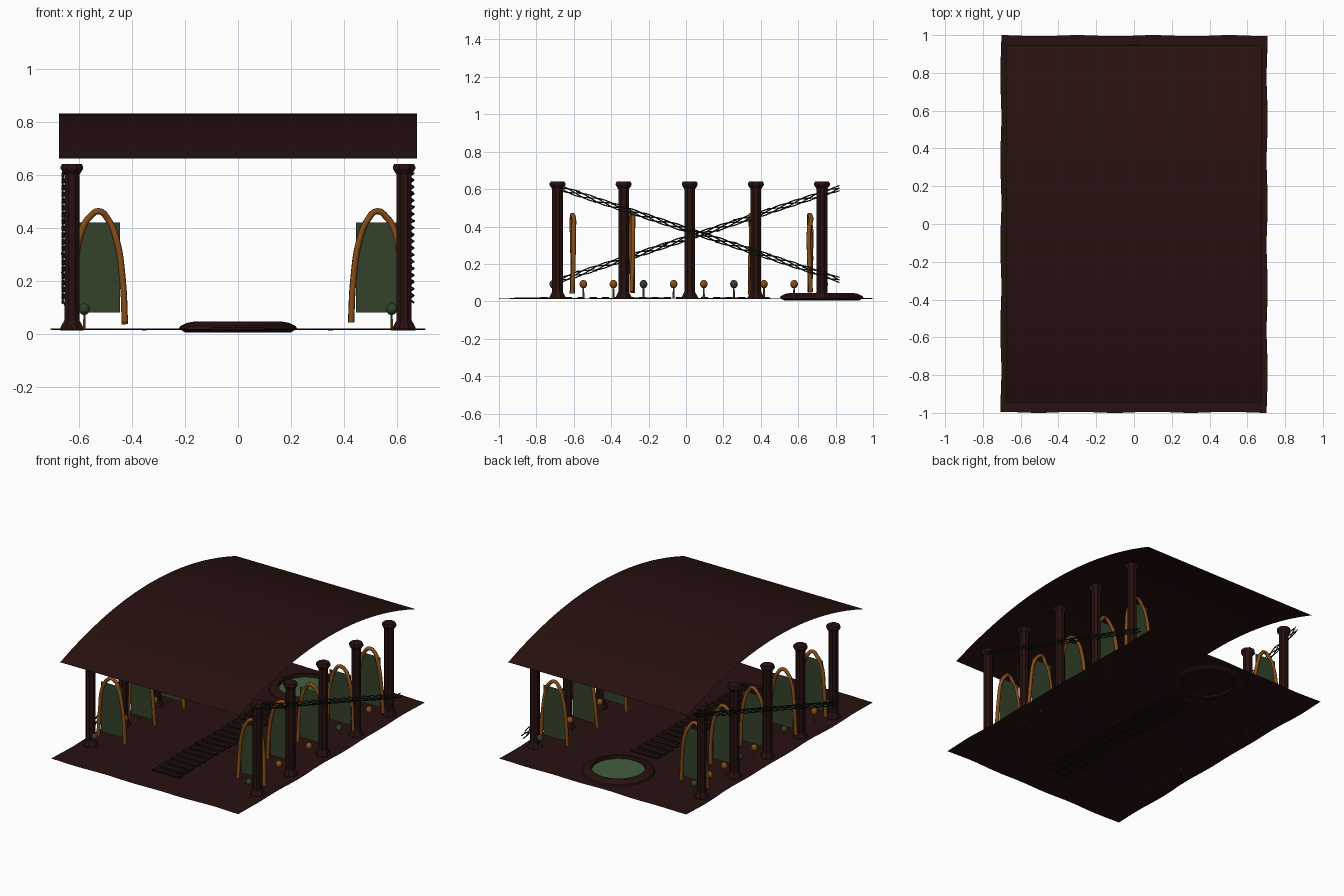
import bpy, bmesh, math, random
from mathutils import Vector

random.seed(4)
cube = bpy.data.objects.get("Cube")
if cube:
    bpy.data.objects.remove(cube, do_unlink=True)


def material(name, r, g, b):
    m = bpy.data.materials.new(name)
    m.use_nodes = True
    m.diffuse_color = (r, g, b, 1)
    m.node_tree.nodes["Principled BSDF"].inputs["Base Color"].default_value = (r, g, b, 1)
    return m


BROWN = material("dark_brown", 0.02, 0.0055, 0.005)
SLAT = material("path_brown", 0.011, 0.004, 0.004)
AMBER = material("amber_wood", 0.24, 0.075, 0.009)
GLASS = material("moss_panel", 0.034, 0.055, 0.022)
WATER = material("pool_green", 0.055, 0.11, 0.05)
VINE = material("vine_green", 0.008, 0.018, 0.009)
BULB = material("bulb_green", 0.025, 0.055, 0.028)


def finish(bm, name, mat, smooth=False):
    me = bpy.data.meshes.new(name)
    bm.to_mesh(me)
    bm.free()
    me.materials.append(mat)
    for p in me.polygons:
        p.use_smooth = smooth
    ob = bpy.data.objects.new(name, me)
    bpy.context.collection.objects.link(ob)
    return ob


def sheet(name, mat, nx, ny, place, smooth=True):
    """Grid over -1..1 whose points are moved by a rule."""
    bm = bmesh.new()
    bmesh.ops.create_grid(bm, x_segments=nx, y_segments=ny, size=1)
    for v in bm.verts:
        v.co = place(v.co.x, v.co.y)
    return finish(bm, name, mat, smooth)


def lathe(name, mat, profile, sides, centre, closed=False, smooth=False):
    """Turn a radius/height profile around a vertical axis."""
    bm = bmesh.new()
    rings = []
    for r, z in profile:
        rings.append([bm.verts.new((centre[0] + r * math.cos(2 * math.pi * (i + .5) / sides),
                                    centre[1] + r * math.sin(2 * math.pi * (i + .5) / sides), z))
                      for i in range(sides)])
    pairs = list(zip(rings, rings[1:]))
    if closed:
        pairs.append((rings[-1], rings[0]))
    else:
        bm.faces.new(rings[0][::-1])
        bm.faces.new(rings[-1])
    for a, b in pairs:
        for i in range(sides):
            j = (i + 1) % sides
            bm.faces.new((a[i], a[j], b[j], b[i]))
    bmesh.ops.recalc_face_normals(bm, faces=bm.faces)
    return finish(bm, name, mat, smooth)


def tube(name, mat, paths, radius, resolution=2):
    """Round tubes along one or more smooth paths."""
    cu = bpy.data.curves.new(name, "CURVE")
    cu.dimensions = "3D"
    cu.bevel_depth = radius
    cu.bevel_resolution = resolution
    cu.use_fill_caps = True
    cu.resolution_u = 4
    for pts in paths:
        sp = cu.splines.new("BEZIER")
        sp.bezier_points.add(len(pts) - 1)
        for bp, p in zip(sp.bezier_points, pts):
            bp.co = p
            bp.handle_left_type = bp.handle_right_type = "AUTO"
    cu.materials.append(mat)
    ob = bpy.data.objects.new(name, cu)
    bpy.context.collection.objects.link(ob)
    return ob


# Uneven ground
def ground(u, v):
    wave = math.sin(5 * u + 3 * v) + math.sin(9 * v - 4 * u)
    return Vector((u * 0.705 + 0.003 * math.sin(14 * v), v * 0.997 + 0.003 * math.sin(11 * u),
                   0.016 + 0.0018 * wave))


sheet("ground", BROWN, 24, 32, ground)

# Arched roof, curving from front to back
sheet("roof", BROWN, 1, 32, lambda u, v: Vector((u * 0.675, v * 0.945, 0.83 - 0.17 * v * v)))

# Pool with raised rim
POOL = (0, 0.725)
lathe("pool_rim", BROWN, [(0.2, 0.004), (0.225, 0.018), (0.22, 0.028), (0.195, 0.04),
                          (0.168, 0.045), (0.165, 0.03), (0.165, 0.006)], 28, POOL, closed=True)
lathe("pool_water", WATER, [(0.168, 0.022), (0.168, 0.025)], 28, POOL)

# Slatted path leading to the pool
bm = bmesh.new()
for i in range(19):
    made = bmesh.ops.create_cube(bm, size=1)["verts"]
    for v in made:
        v.co = Vector((v.co.x * 0.2, v.co.y * 0.038 - 0.76 + i * 0.066, v.co.z * 0.012 + 0.018))
finish(bm, "path_slats", SLAT)

COLUMN = [(0.047, 0.012), (0.047, 0.022), (0.031, 0.05), (0.031, 0.6),
          (0.046, 0.622), (0.046, 0.63), (0.04, 0.64)]
ARCH = [(-0.098, 0.05), (-0.09, 0.2), (-0.065, 0.36), (-0.035, 0.43), (0, 0.462),
        (0.035, 0.44), (0.065, 0.39), (0.09, 0.24), (0.1, 0.05)]

for side, label in ((1, "left"), (-1, "right")):
    for n in range(5):
        # Columns
        lathe(f"column_{label}_{n}", BROWN, COLUMN, 8, (side * 0.627, -0.687 + n * 0.3535))

        # Pointed arches with a flat panel inside
        y = -0.605 + n * 0.3175
        drop = random.uniform(-0.015, 0.015)
        path = [(side * (0.525 + dx), y + random.uniform(-0.007, 0.007),
                 z + (drop if z < 0.1 else 0)) for dx, z in ARCH]
        tube(f"arch_{label}_{n}", AMBER, [path], 0.012)
        sheet(f"panel_{label}_{n}", GLASS, 1, 1,
              lambda u, v: Vector((side * 0.525 + u * 0.08, y, 0.25 + v * 0.17)), False)

    # Little garden lamps
    for n in range(10):
        x, y = side * 0.58, -0.71 + n * 0.161
        lathe(f"lamp_stem_{label}_{n}", AMBER, [(0.006, 0.014), (0.004, 0.08)], 6, (x, y))
        bm = bmesh.new()
        bmesh.ops.create_icosphere(bm, subdivisions=2, radius=0.021)
        for v in bm.verts:
            v.co = Vector((v.co.x + x, v.co.y + y, v.co.z * 1.1 + 0.092))
        finish(bm, f"lamp_bulb_{label}_{n}", AMBER if n % 3 else BULB, True)

    # Twisted vine slung along the colonnade, rising on one side and falling on the other
    strands = []
    for s in range(4):
        strand = []
        for k in range(49):
            t = k / 48
            a = t * 30 + s * math.pi / 2
            strand.append((side * (0.648 + 0.015 * math.cos(a)), -0.67 + 1.49 * t,
                           0.36 - side * (t - 0.5) * -0.49 * -1 + 0.014 * math.sin(a)))
        strands.append(strand)
    tube(f"vine_{label}", VINE, strands, 0.0035, 1)

    # Leaves scattered on the vine
    bm = bmesh.new()
    for k in range(14):
        x, y, z = strands[k % 4][3 * k + 3]
        made = bmesh.ops.create_icosphere(bm, subdivisions=1, radius=0.008)["verts"]
        for v in made:
            v.co = Vector((v.co.x * 0.8 + x, v.co.y * 1.6 + y, v.co.z * 0.8 + z))
    finish(bm, f"vine_leaves_{label}", VINE)
